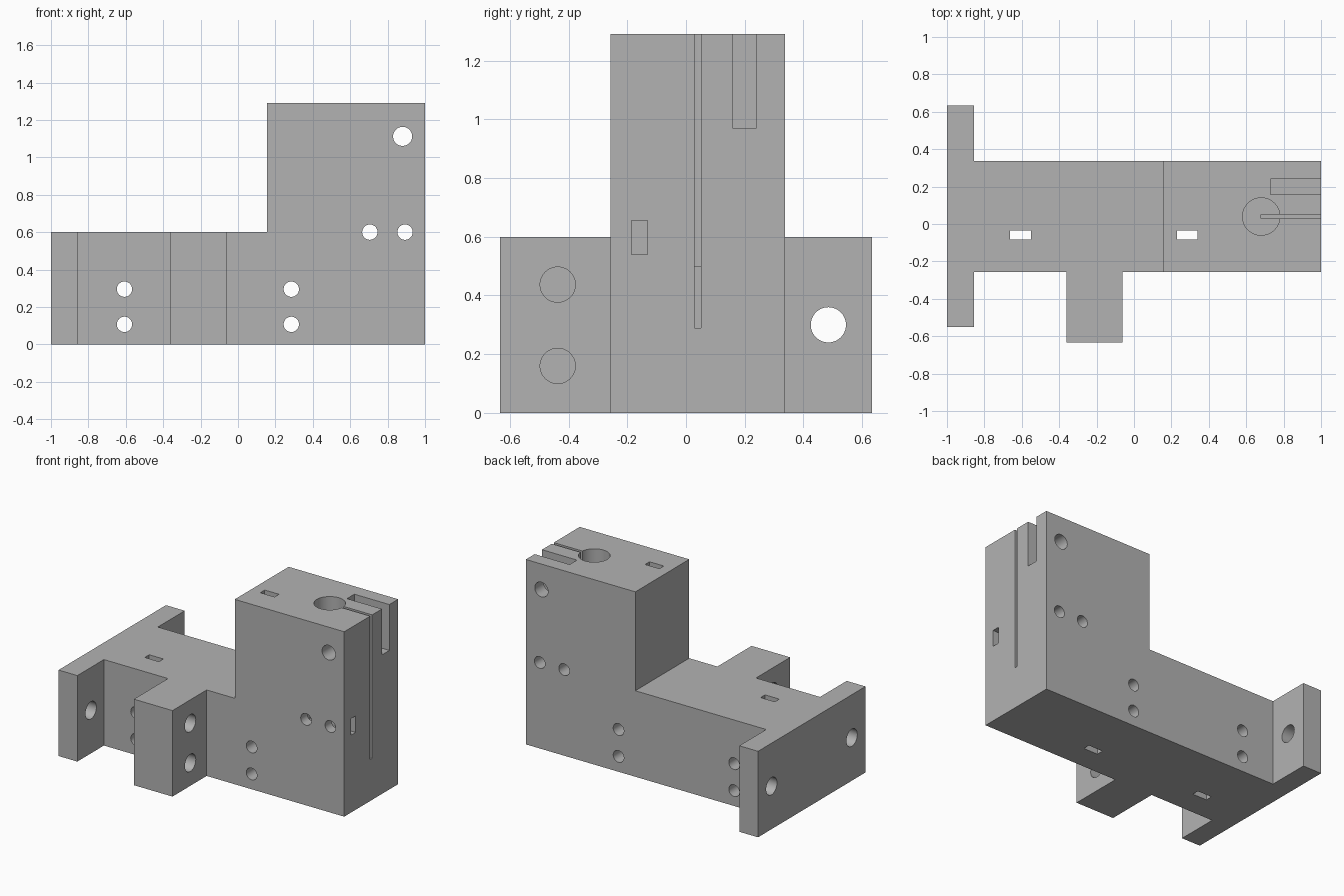
import bpy
import bmesh
from mathutils import Matrix, Vector

default = bpy.data.objects.get("Cube")
if default:
    bpy.data.objects.remove(default, do_unlink=True)

grey = bpy.data.materials.new("light_grey")
grey.use_nodes = True
grey.diffuse_color = (0.45, 0.45, 0.45, 1)
grey.node_tree.nodes["Principled BSDF"].inputs["Base Color"].default_value = grey.diffuse_color


def add_object(name, bm):
    bmesh.ops.recalc_face_normals(bm, faces=bm.faces)
    mesh = bpy.data.meshes.new(name)
    bm.to_mesh(mesh)
    bm.free()
    mesh.materials.append(grey)
    obj = bpy.data.objects.new(name, mesh)
    bpy.context.collection.objects.link(obj)
    return obj


def prism(name, points, offset):
    """Closed prism from an outline pushed along an offset."""
    bm = bmesh.new()
    face = bm.faces.new([bm.verts.new(p) for p in points])
    grown = bmesh.ops.extrude_face_region(bm, geom=[face])["geom"]
    verts = [g for g in grown if isinstance(g, bmesh.types.BMVert)]
    bmesh.ops.translate(bm, vec=offset, verts=verts)
    return add_object(name, bm)


def box(name, low, high):
    low, high = Vector(low), Vector(high)
    bm = bmesh.new()
    size = Matrix.Diagonal((high - low).to_4d())
    bmesh.ops.create_cube(bm, size=1, matrix=Matrix.Translation((low + high) / 2) @ size)
    return add_object(name, bm)


def rod(name, start, end, radius):
    start, end = Vector(start), Vector(end)
    axis = end - start
    turn = Vector((0, 0, 1)).rotation_difference(axis).to_matrix().to_4x4()
    bm = bmesh.new()
    bmesh.ops.create_cone(bm, cap_ends=True, segments=48, radius1=radius, radius2=radius,
                          depth=axis.length, matrix=Matrix.Translation((start + end) / 2) @ turn)
    return add_object(name, bm)


def combine(target, tool, operation="DIFFERENCE"):
    """Apply a boolean and discard the tool."""
    tool.hide_render = True
    mod = target.modifiers.new("cut", "BOOLEAN")
    mod.operation, mod.solver, mod.object = operation, "EXACT", tool
    bpy.context.view_layer.objects.active = target
    bpy.ops.object.modifier_apply(modifier=mod.name)
    bpy.data.objects.remove(tool, do_unlink=True)


FRONT, BACK = -0.257, 0.337
BASE_TOP, TOP = 0.6, 1.29
MID_Y = 0.04

# Body: plan outline with end flange and side lug, limited by the stepped elevation
plan = [(-1, -0.55), (-0.855, -0.55), (-0.855, FRONT), (-0.36, FRONT), (-0.36, -0.634),
        (-0.062, -0.634), (-0.062, FRONT), (1, FRONT), (1, BACK), (-0.855, BACK),
        (-0.855, 0.634), (-1, 0.634)]
step = [(-1.2, 0), (1.2, 0), (1.2, TOP), (0.155, TOP), (0.155, BASE_TOP), (-1.2, BASE_TOP)]
body = prism("bracket_body", [(x, y, -0.2) for x, y in plan], (0, 0, 2))
combine(body, prism("step_limit", [(x, -1, z) for x, z in step], (0, 2, 0)), "INTERSECT")

# Vertical rod bore with its clamping slit
combine(body, rod("rod_bore", (0.68, MID_Y, 0.5), (0.68, MID_Y, 1.5), 0.1))
combine(body, box("clamp_slit", (0.68, MID_Y - 0.011, 0.29), (1.2, MID_Y + 0.011, 1.5)))

# Wide slot for the clamp nut and blind pocket in the end face
combine(body, box("clamp_nut_slot", (0.73, 0.159, 0.97), (1.2, 0.24, 1.5)))
combine(body, box("nut_pocket", (0.65, -0.185, 0.54), (1.2, -0.132, 0.655)))

# Bolt holes from front to back
bolts = [(x, z, 0.041) for x in (-0.607, 0.285) for z in (0.107, 0.295)]
bolts += [(x, BASE_TOP, 0.041) for x in (0.705, 0.893)] + [(0.88, 1.112, 0.051)]
for x, z, radius in bolts:
    combine(body, rod("bolt_hole", (x, -0.5, z), (x, 0.5, z), radius))

# Vertical nut slots crossing the lower bolts
for x in (-0.607, 0.285):
    combine(body, box("nut_slot", (x - 0.055, -0.083, -0.2), (x + 0.055, -0.034, 1.5)))

# Sideways holes through the lug and the flange
for z in (0.16, 0.437):
    combine(body, rod("lug_hole", (-0.5, -0.437, z), (0.1, -0.437, z), 0.06))
for y in (-0.4, 0.485):
    combine(body, rod("flange_hole", (-1.2, y, 0.3), (-0.7, y, 0.3), 0.06))

# Smooth bores, sharp edges
bpy.ops.object.select_all(action="DESELECT")
body.select_set(True)
bpy.context.view_layer.objects.active = body
bpy.ops.object.shade_smooth_by_angle()
